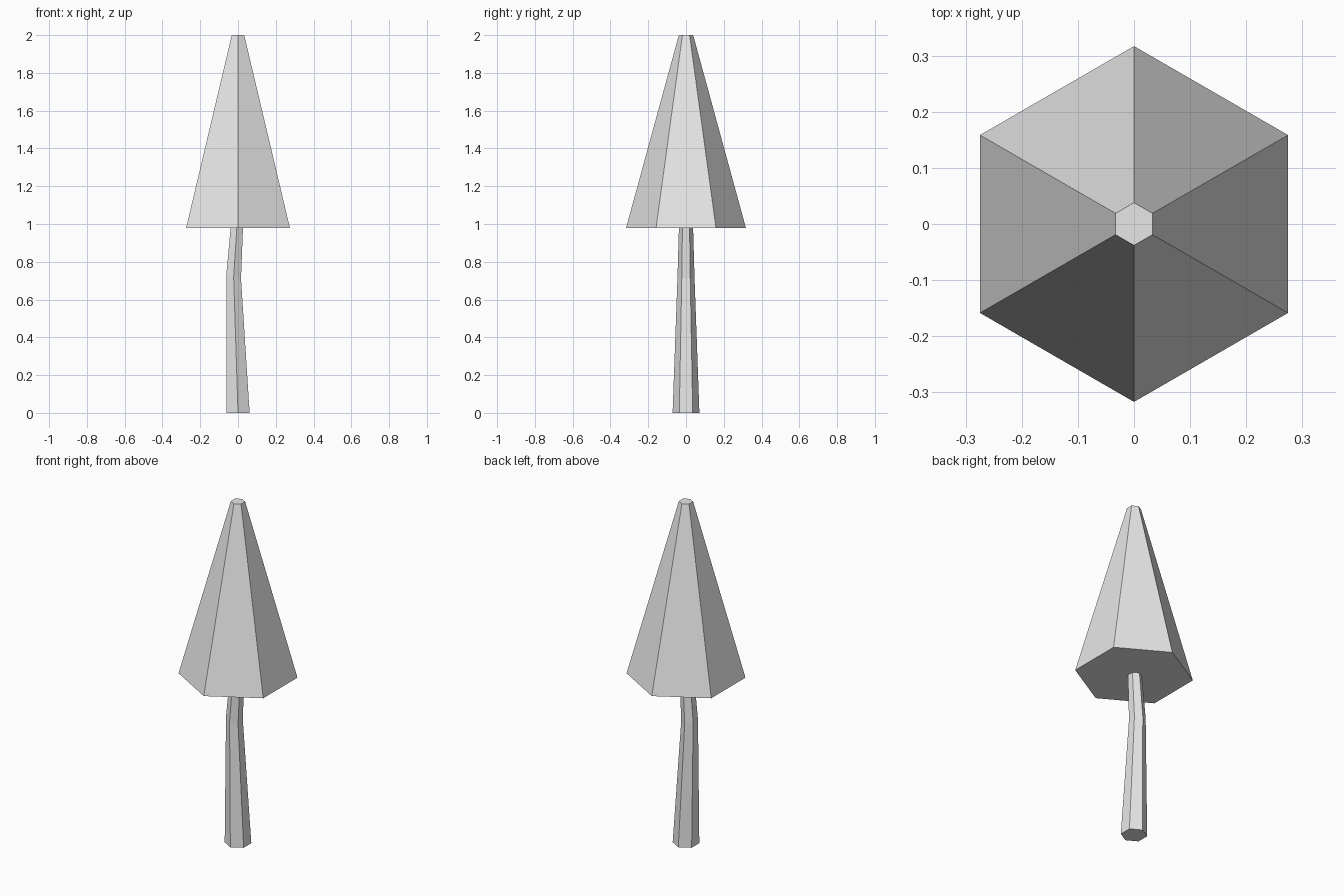
import bpy, bmesh
from math import sin, cos, tau

cube = bpy.data.objects.get("Cube")
if cube:
    bpy.data.objects.remove(cube, do_unlink=True)

SIDES = 6

grey = bpy.data.materials.new("light grey")
grey.use_nodes = True
grey.diffuse_color = (0.8, 0.8, 0.8, 1)
grey.node_tree.nodes["Principled BSDF"].inputs["Base Color"].default_value = (0.8, 0.8, 0.8, 1)


def loft(name, rings):
    """Closed six-sided loft; each ring is (centre x, z, radius, tilt)."""
    bm = bmesh.new()
    loops = []
    for cx, z, r, tilt in rings:
        loop = []
        for i in range(SIDES):
            a = tau * (i + 0.5) / SIDES      # corners point along y
            dx = r * cos(a)
            loop.append(bm.verts.new((cx + dx, r * sin(a), z - tilt * dx)))
        loops.append(loop)
    for low, high in zip(loops, loops[1:]):
        for i in range(SIDES):
            j = (i + 1) % SIDES
            bm.faces.new((low[i], low[j], high[j], high[i]))
    bm.faces.new(loops[0][::-1])
    bm.faces.new(loops[-1])
    bmesh.ops.recalc_face_normals(bm, faces=bm.faces)
    mesh = bpy.data.meshes.new(name)
    bm.to_mesh(mesh)
    bm.free()
    mesh.materials.append(grey)
    obj = bpy.data.objects.new(name, mesh)
    bpy.context.collection.objects.link(obj)
    return obj


# Bent, tapering trunk, its top tucked just inside the foliage
loft("trunk", [(0, 0, 0.071, 0),
               (-0.023, 0.72, 0.045, 0.25),
               (-0.005, 1.0, 0.037, 0)])

# Tall foliage cone with a blunt tip
loft("foliage", [(0, 0.98, 0.317, 0),
                 (0, 2.0, 0.038, 0)])
